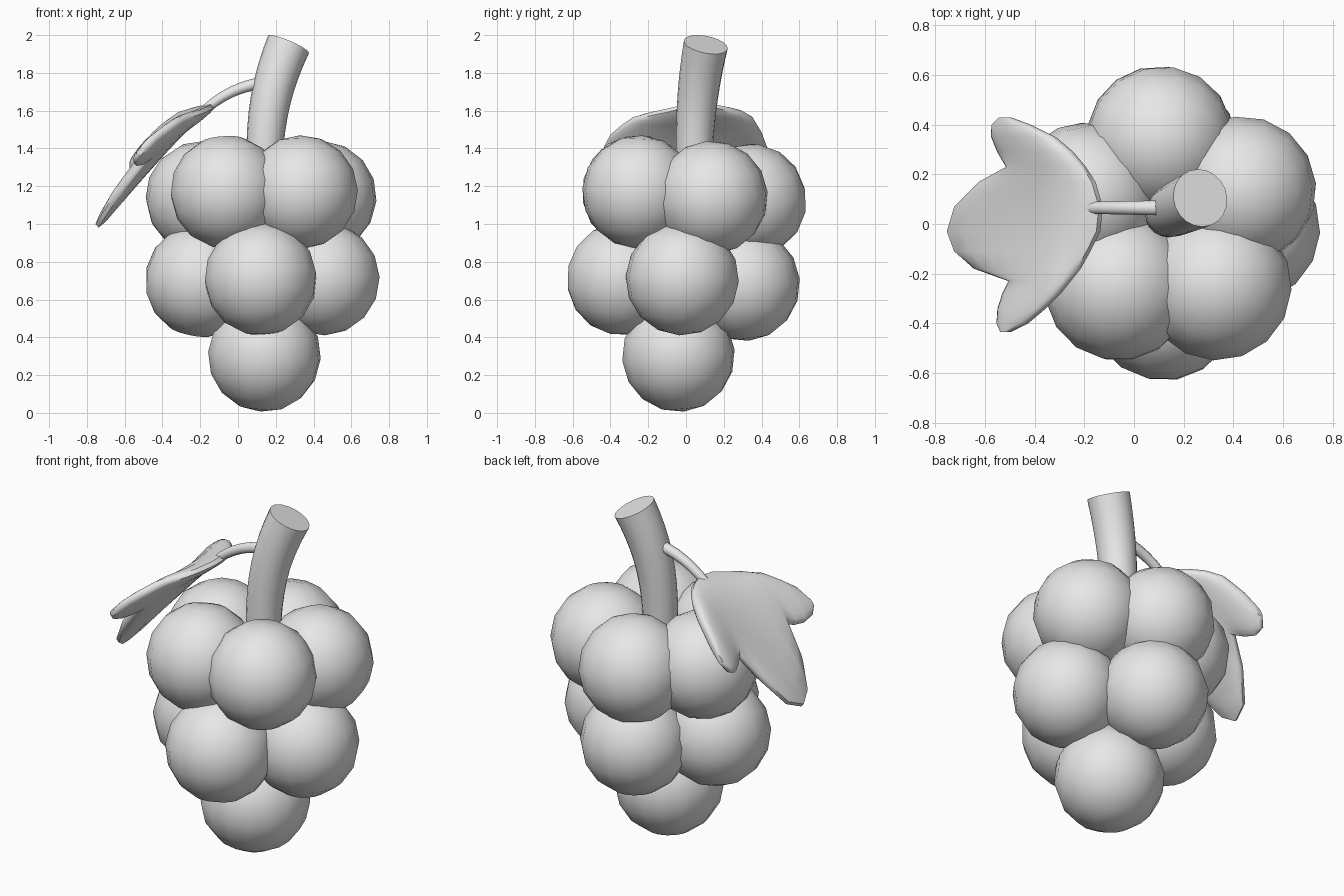
import bpy
import bmesh
import math
from mathutils import Vector

cube = bpy.data.objects.get("Cube")
if cube:
    bpy.data.objects.remove(cube, do_unlink=True)

grey = bpy.data.materials.new("plain grey")
grey.use_nodes = True
GREY = (0.8, 0.8, 0.8, 1.0)
grey.diffuse_color = GREY
grey.node_tree.nodes["Principled BSDF"].inputs["Base Color"].default_value = GREY


def finish(name, bm, angle=50):
    bmesh.ops.recalc_face_normals(bm, faces=bm.faces)
    mesh = bpy.data.meshes.new(name)
    bm.to_mesh(mesh)
    bm.free()
    mesh.materials.append(grey)
    obj = bpy.data.objects.new(name, mesh)
    bpy.context.collection.objects.link(obj)
    bpy.ops.object.select_all(action="DESELECT")
    obj.select_set(True)
    bpy.context.view_layer.objects.active = obj
    bpy.ops.object.shade_smooth_by_angle(angle=math.radians(angle))
    return obj


def loft(name, rings):
    """Skin a list of closed rings and cap both ends."""
    bm = bmesh.new()
    loops = [[bm.verts.new(p) for p in ring] for ring in rings]
    n = len(loops[0])
    for a, b in zip(loops, loops[1:]):
        for i in range(n):
            j = (i + 1) % n
            bm.faces.new((a[i], a[j], b[j], b[i]))
    bm.faces.new(loops[0])
    bm.faces.new(loops[-1])
    return finish(name, bm)


def berry(name, centre, tilt):
    bm = bmesh.new()
    bmesh.ops.create_uvsphere(bm, u_segments=16, v_segments=8, radius=0.3)
    obj = finish(name, bm)
    obj.location = centre
    obj.rotation_euler = (tilt, tilt * 0.6, tilt)


def bezier(p, t):
    s = 1 - t
    return (p[0] * s**3 + p[1] * 3 * s * s * t + p[2] * 3 * s * t * t + p[3] * t**3)


def tube(name, points, r0, r1, steps, sides):
    p = [Vector(v) for v in points]
    rings = []
    for k in range(steps + 1):
        t = k / steps
        a, b = max(t - 0.01, 0), min(t + 0.01, 1)
        d = (bezier(p, b) - bezier(p, a)).normalized()
        u = Vector((0, 1, 0)).cross(d).normalized()
        v = d.cross(u)
        r = r0 + (r1 - r0) * t
        angles = [math.tau * i / sides for i in range(sides)]
        rings.append([bezier(p, t) + r * (u * math.cos(q) + v * math.sin(q)) for q in angles])
    return loft(name, rings)


# Berries: one at the bottom, a ring of four, a ring of five
berry("bottom_berry", (0.14, -0.04, 0.305), 0.1)
middle = [(0.12, -0.335, 0.71), (0.45, -0.02, 0.71), (0.12, 0.305, 0.68), (-0.195, 0, 0.7)]
upper = [(-0.06, -0.255, 1.17), (0.335, -0.25, 1.17), (0.435, 0.135, 1.14),
         (0.105, 0.34, 1.125), (-0.19, 0.11, 1.14)]
for row, places in (("middle", middle), ("upper", upper)):
    for i, place in enumerate(places):
        berry(f"{row}_berry_{i + 1}", place, 0.15 * i - 0.2)

# Main stem and thin leaf stalk
tube("stem", [(0.14, 0.04, 1.1), (0.13, 0.04, 1.5), (0.16, 0.055, 1.7), (0.267, 0.105, 1.95)],
     0.09, 0.118, 10, 20)
tube("leaf_stalk", [(0.12, 0.065, 1.745), (0.02, 0.065, 1.73), (-0.08, 0.065, 1.69),
                    (-0.18, 0.065, 1.6)], 0.032, 0.025, 6, 10)

# Leaf: (y, outer x, inner x) stations across the three lobes
stations = [(0.43, -0.54, -0.5), (0.4, -0.57, -0.42), (0.35, -0.57, -0.32),
            (0.29, -0.545, -0.25), (0.23, -0.51, -0.2), (0.17, -0.62, -0.16),
            (0.07, -0.72, -0.13), (-0.03, -0.75, -0.14), (-0.11, -0.72, -0.18),
            (-0.18, -0.64, -0.22), (-0.23, -0.5, -0.26), (-0.28, -0.525, -0.3),
            (-0.34, -0.545, -0.36), (-0.4, -0.55, -0.43), (-0.435, -0.535, -0.5)]
slope = [(-0.76, 0.97), (-0.64, 1.14), (-0.55, 1.25), (-0.42, 1.4), (-0.3, 1.52), (-0.1, 1.645)]


def leaf_height(x):
    for (xa, za), (xb, zb) in zip(slope, slope[1:]):
        if x <= xb:
            return za + (zb - za) * (x - xa) / (xb - xa)
    return slope[-1][1]


def leaf_ring(y, outer, inner, sides=20):
    mid, half = (outer + inner) / 2, (inner - outer) / 2
    thick = 0.045 * min(1, math.sqrt(half / 0.15))
    ring = []
    for i in range(sides):
        q = math.tau * (i + 0.5) / sides
        x = mid + half * math.cos(q)
        lift = math.copysign(abs(math.sin(q)) ** 0.7, math.sin(q)) * thick
        z = leaf_height(x) + 0.5 * y * y
        ring.append((x - lift * 0.65, y, z + lift * 0.75))
    return ring


loft("leaf", [leaf_ring(*s) for s in stations])
